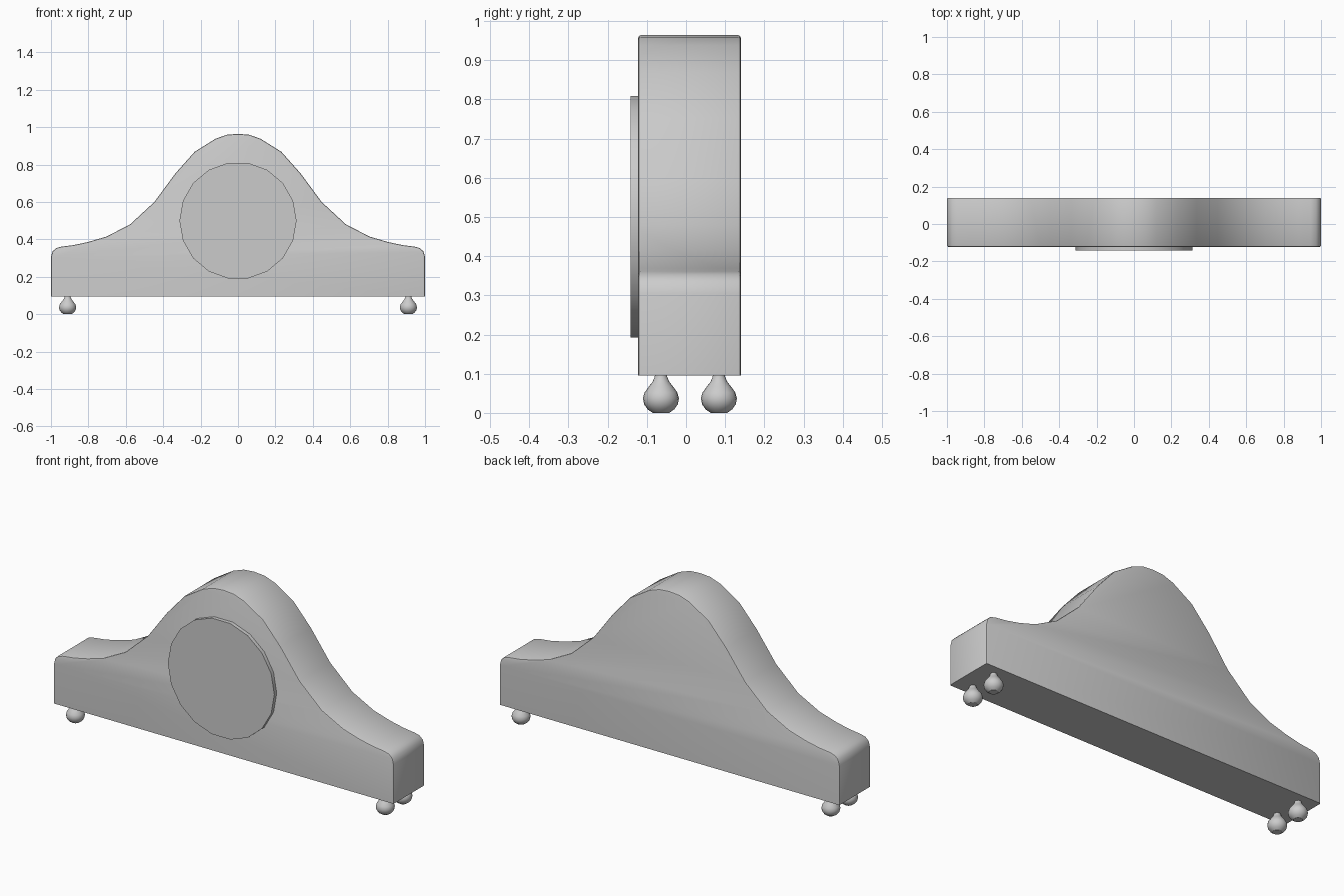
import bpy, bmesh, math
from mathutils import Matrix

if "Cube" in bpy.data.objects:
    bpy.data.objects.remove(bpy.data.objects["Cube"])


def finish(bm, name, angle=35):
    bmesh.ops.recalc_face_normals(bm, faces=bm.faces[:])
    mesh = bpy.data.meshes.new(name)
    bm.to_mesh(mesh)
    bm.free()
    obj = bpy.data.objects.new(name, mesh)
    bpy.context.collection.objects.link(obj)
    bpy.ops.object.select_all(action='DESELECT')
    obj.select_set(True)
    bpy.context.view_layer.objects.active = obj
    bpy.ops.object.shade_smooth_by_angle(angle=math.radians(angle))
    return obj


FRONT, BACK, BASE = -0.122, 0.14, 0.095

# Clock case: half outline mirrored, extruded front to back
half = [(0.06, 0.959), (0.12, 0.938), (0.232, 0.868), (0.335, 0.752),
        (0.447, 0.60), (0.577, 0.48), (0.703, 0.415), (0.80, 0.386),
        (0.88, 0.369), (0.945, 0.361), (0.973, 0.353), (0.992, 0.335),
        (1.0, 0.305), (1.0, BASE)]
outline = [(-x, z) for x, z in reversed(half)] + [(0, 0.964)] + half
bm = bmesh.new()
face = bm.faces.new([bm.verts.new((x, FRONT, z)) for x, z in outline])
ext = bmesh.ops.extrude_face_region(bm, geom=[face], use_keep_orig=True)
for v in ext['geom']:
    if isinstance(v, bmesh.types.BMVert):
        v.co.y = BACK
bmesh.ops.recalc_face_normals(bm, faces=bm.faces[:])
# Soften the front and back rims, leaving the underside crisp
rim = [e for e in bm.edges
       if abs(e.verts[0].co.y - e.verts[1].co.y) < 1e-4
       and max(v.co.z for v in e.verts) > BASE + 0.01]
bmesh.ops.bevel(bm, geom=rim, offset=0.007, segments=2, profile=0.5,
                affect='EDGES')
finish(bm, "clock_case")

# Dial: thin 18-sided disc standing proud of the front
bm = bmesh.new()
depth = 0.03
bmesh.ops.create_cone(bm, cap_ends=True, segments=18, radius1=0.313,
                      radius2=0.313, depth=depth)
bmesh.ops.rotate(bm, verts=bm.verts[:], matrix=Matrix.Rotation(math.pi / 2, 3, 'X'))
# Turn so that vertices sit at the far left and right
step = 2 * math.pi / 18
v0 = bm.verts[:][0].co
phase = math.atan2(v0.z, v0.x) % step
bmesh.ops.rotate(bm, verts=bm.verts[:], matrix=Matrix.Rotation(phase, 3, 'Y'))
bmesh.ops.translate(bm, verts=bm.verts[:], vec=(0, -0.142 + depth / 2, 0.5))
finish(bm, "dial")

# Feet: turned teardrop knobs
knob = [(0.021, 0), (0.034, 0.009), (0.043, 0.022), (0.046, 0.037),
        (0.042, 0.052), (0.031, 0.067), (0.021, 0.08), (0.016, 0.092),
        (0.015, 0.098)]


def foot(name, x, y, sides=20):
    bm = bmesh.new()
    rings = [[bm.verts.new((x + r * math.cos(2 * math.pi * i / sides),
                            y + r * math.sin(2 * math.pi * i / sides), z))
              for i in range(sides)] for r, z in knob]
    for a, b in zip(rings, rings[1:]):
        for i in range(sides):
            j = (i + 1) % sides
            bm.faces.new((a[i], a[j], b[j], b[i]))
    bm.faces.new(rings[0])
    bm.faces.new(rings[-1])
    finish(bm, name)


for side, x in (("left", -0.911), ("right", 0.911)):
    for end, y in (("front", -0.064), ("back", 0.084)):
        foot(f"{end}_{side}_foot", x, y)
